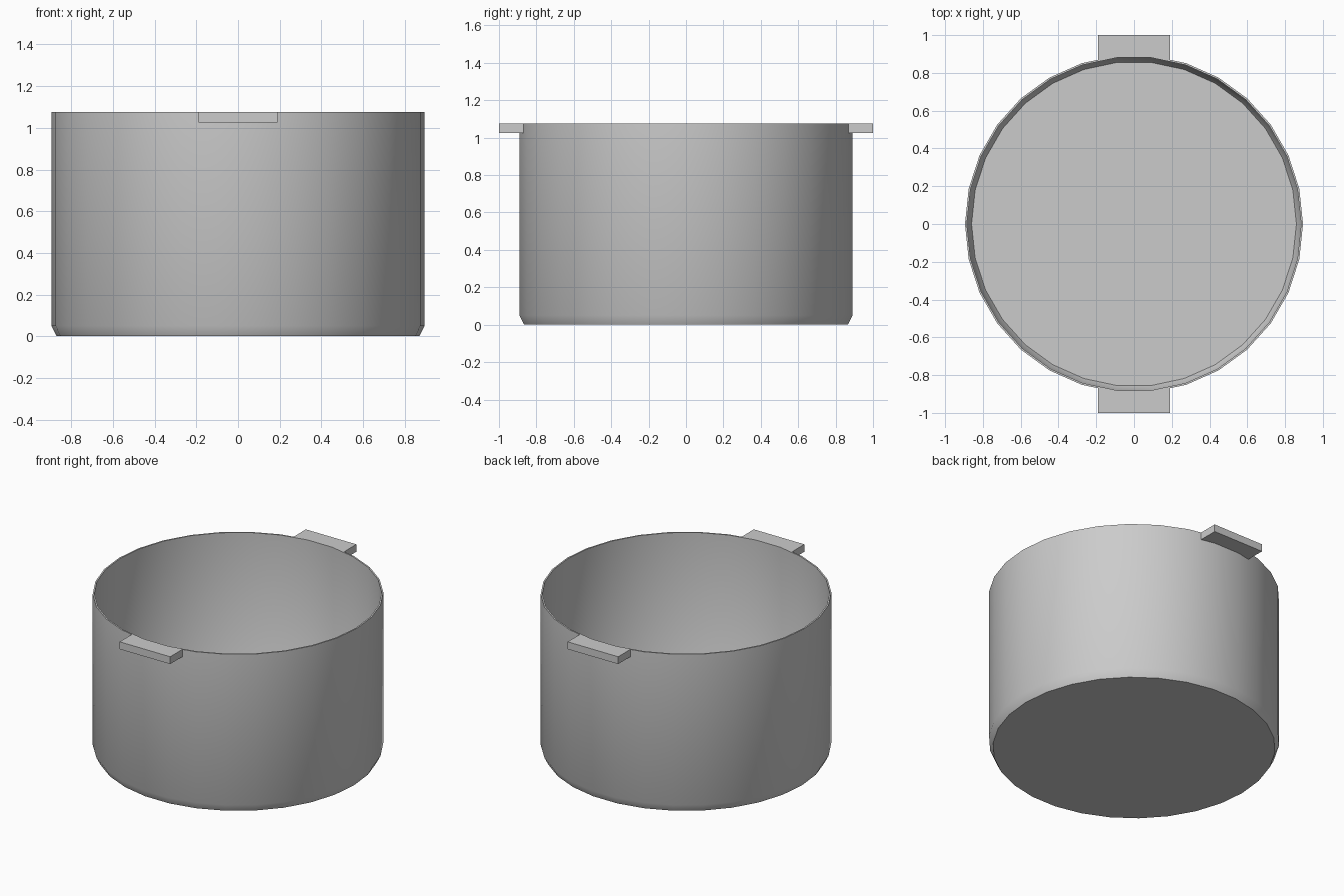
import bpy, bmesh, math

cube = bpy.data.objects.get("Cube")
if cube:
    bpy.data.objects.remove(cube, do_unlink=True)

SIDES = 30
RADIUS, HEIGHT, WALL = 0.895, 1.075, 0.01

metal = bpy.data.materials.new("grey_metal")
metal.use_nodes = True
colour = (0.6, 0.6, 0.6, 1)
metal.diffuse_color = colour
metal.node_tree.nodes["Principled BSDF"].inputs["Base Color"].default_value = colour


def add_object(name, bm):
    bmesh.ops.recalc_face_normals(bm, faces=bm.faces)
    mesh = bpy.data.meshes.new(name)
    bm.to_mesh(mesh)
    bm.free()
    mesh.materials.append(metal)
    obj = bpy.data.objects.new(name, mesh)
    bpy.context.collection.objects.link(obj)
    return obj


def rim_point(i):
    a = math.tau * i / SIDES
    return RADIUS * math.cos(a), RADIUS * math.sin(a)


# Pot: a thin-walled vessel with a chamfered foot, lofted through rings
profile = [(RADIUS - 0.025, 0), (RADIUS, 0.05), (RADIUS, HEIGHT),
           (RADIUS - WALL, HEIGHT), (RADIUS - WALL, 0.055), (RADIUS - 0.035, WALL)]
bm = bmesh.new()
rings = []
for r, z in profile:
    rings.append([bm.verts.new((x * r / RADIUS, y * r / RADIUS, z))
                  for x, y in map(rim_point, range(SIDES))])
for low, high in zip(rings, rings[1:]):
    for i in range(SIDES):
        j = (i + 1) % SIDES
        bm.faces.new((low[i], low[j], high[j], high[i]))
bm.faces.new(rings[0])
bm.faces.new(rings[-1])
pot = add_object("pot_body", bm)
bpy.ops.object.select_all(action="DESELECT")
pot.select_set(True)
bpy.context.view_layer.objects.active = pot
bpy.ops.object.shade_smooth_by_angle(angle=math.radians(35))

# Handles: flat tabs whose inner edge follows the faceted wall
HALF, THICK = 0.19, 0.05
(xa, ya), (xb, yb) = rim_point(6), rim_point(7)
y_side = yb + (ya - yb) * (HALF - xb) / (xa - xb)
outline = [(HALF, 1), (HALF, y_side), (xb, yb), (-xb, yb), (-HALF, y_side), (-HALF, 1)]
for name, side in (("back_handle", 1), ("front_handle", -1)):
    bm = bmesh.new()
    base = bm.faces.new([bm.verts.new((x, side * y, HEIGHT - THICK)) for x, y in outline])
    top = bmesh.ops.extrude_face_region(bm, geom=[base])["geom"]
    bmesh.ops.translate(bm, vec=(0, 0, THICK),
                        verts=[v for v in top if isinstance(v, bmesh.types.BMVert)])
    add_object(name, bm)
